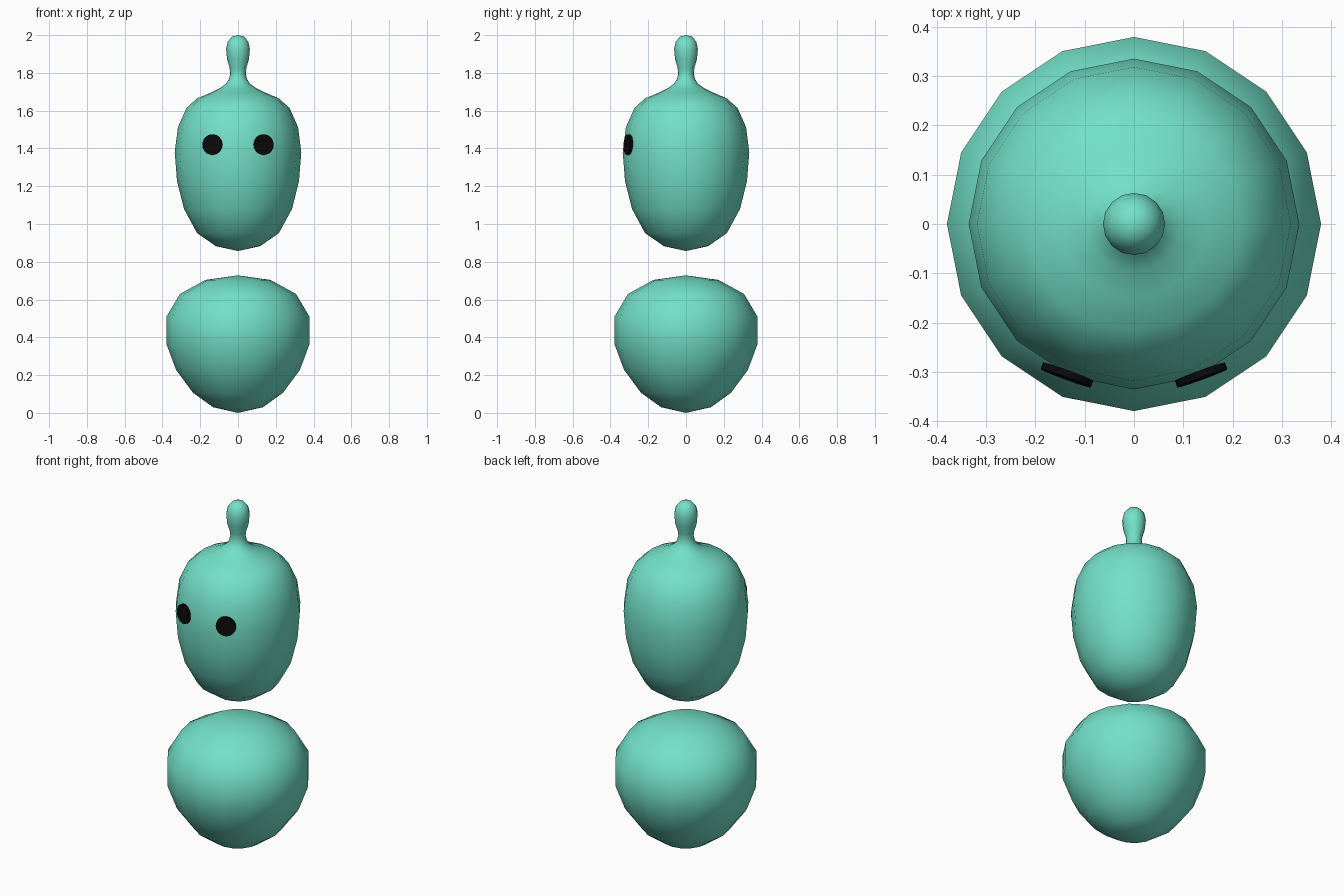
import bpy, bmesh, math

if "Cube" in bpy.data.objects:
    bpy.data.objects.remove(bpy.data.objects["Cube"])

SIDES = 16


def material(name, color):
    m = bpy.data.materials.new(name)
    m.diffuse_color = (*color, 1)
    m.use_nodes = True
    m.node_tree.nodes["Principled BSDF"].inputs["Base Color"].default_value = m.diffuse_color
    return m


def lathe(name, bottom, rings, top, mat):
    """Smooth closed surface of revolution with a pole at each end."""
    bm = bmesh.new()
    loops = [[bm.verts.new((r * math.cos(2 * math.pi * i / SIDES),
                            r * math.sin(2 * math.pi * i / SIDES), z))
              for i in range(SIDES)] for r, z in rings]
    low, high = bm.verts.new((0, 0, bottom)), bm.verts.new((0, 0, top))
    for i in range(SIDES):
        j = (i + 1) % SIDES
        bm.faces.new((low, loops[0][j], loops[0][i]))
        bm.faces.new((high, loops[-1][i], loops[-1][j]))
        for a, b in zip(loops, loops[1:]):
            bm.faces.new((a[i], a[j], b[j], b[i]))
    for f in bm.faces:
        f.smooth = True
    mesh = bpy.data.meshes.new(name)
    bm.to_mesh(mesh)
    bm.free()
    mesh.materials.append(mat)
    obj = bpy.data.objects.new(name, mesh)
    bpy.context.collection.objects.link(obj)
    return obj


teal = material("teal", (0.17, 0.75, 0.58))
black = material("black", (0.003, 0.003, 0.003))

# Floating lower body
lathe("body", 0.0, [(0.132, 0.03), (0.238, 0.106), (0.328, 0.228), (0.379, 0.365),
                    (0.379, 0.509), (0.307, 0.63), (0.172, 0.704)], 0.728, teal)

# Head flowing into the knobbed stalk
lathe("head", 0.857, [(0.118, 0.883), (0.217, 0.952), (0.286, 1.08), (0.323, 1.228),
                      (0.335, 1.381), (0.318, 1.513), (0.273, 1.614), (0.217, 1.665),
                      (0.148, 1.694), (0.095, 1.72), (0.063, 1.743), (0.048, 1.767),
                      (0.041, 1.795), (0.044, 1.825), (0.058, 1.873), (0.063, 1.926),
                      (0.054, 1.967), (0.03, 1.993)], 2.0, teal)

# Thin disc eyes lying on the face
for side, label in ((-1, "left"), (1, "right")):
    bpy.ops.mesh.primitive_cylinder_add(
        vertices=32, radius=0.054, depth=0.014,
        location=(side * 0.136, -0.306, 1.42),
        rotation=(math.radians(87), 0, side * math.radians(20)))
    eye = bpy.context.object
    eye.name = label + "_eye"
    eye.data.materials.append(black)
    bpy.ops.object.shade_smooth_by_angle()
